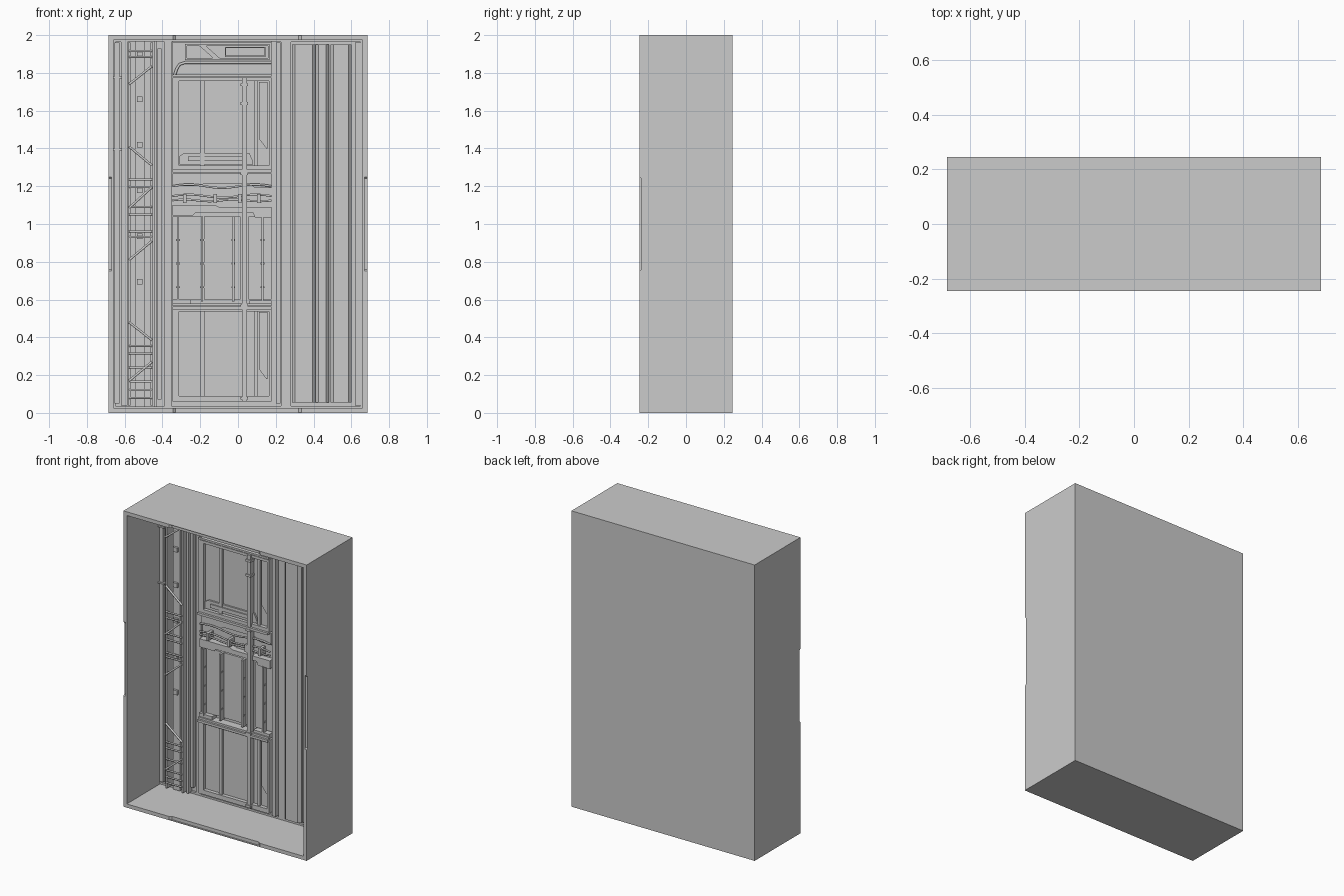
import bpy, bmesh
from math import sin, pi
from mathutils import Vector

if "Cube" in bpy.data.objects:
    bpy.data.objects.remove(bpy.data.objects["Cube"])

W, D, H, T = 0.685, 0.245, 2.0, 0.025
WALL = 0.125          # y of the inner back wall


def mesh_object(name, bm):
    bmesh.ops.recalc_face_normals(bm, faces=bm.faces)
    me = bpy.data.meshes.new(name)
    bm.to_mesh(me)
    bm.free()
    ob = bpy.data.objects.new(name, me)
    bpy.context.collection.objects.link(ob)
    return ob


def extrude(bm, points, offset):
    f = bm.faces.new([bm.verts.new(p) for p in points])
    r = bmesh.ops.extrude_face_region(bm, geom=[f], use_keep_orig=True)
    vs = [v for v in r["geom"] if isinstance(v, bmesh.types.BMVert)]
    bmesh.ops.translate(bm, verts=vs, vec=offset)


def plate(name, outline, y0, y1):
    """Front-view outline (x, z) given thickness from y0 to y1."""
    bm = bmesh.new()
    extrude(bm, [(x, y0, z) for x, z in outline], (0, y1 - y0, 0))
    return mesh_object(name, bm)


def boxes(name, specs):
    """Several boxes (x0, x1, y0, y1, z0, z1) in one object."""
    bm = bmesh.new()
    for x0, x1, y0, y1, z0, z1 in specs:
        extrude(bm, [(x0, y0, z0), (x1, y0, z0), (x1, y0, z1), (x0, y0, z1)], (0, y1 - y0, 0))
    return mesh_object(name, bm)


def frame(name, x0, x1, z0, z1, t, y0, y1):
    return boxes(name, [(x0, x1, y0, y1, z0, z0 + t), (x0, x1, y0, y1, z1 - t, z1),
                        (x0, x0 + t, y0, y1, z0 + t, z1 - t), (x1 - t, x1, y0, y1, z0 + t, z1 - t)])


def pipe(name, paths, r):
    cu = bpy.data.curves.new(name, 'CURVE')
    cu.dimensions = '3D'
    cu.bevel_depth, cu.bevel_resolution, cu.use_fill_caps = r, 1, True
    for path in paths:
        s = cu.splines.new('POLY')
        s.points.add(len(path) - 1)
        for p, co in zip(s.points, path):
            p.co = (*co, 1)
    ob = bpy.data.objects.new(name, cu)
    bpy.context.collection.objects.link(ob)
    return ob


# outer casing: solid block with a deep front opening
case = boxes("casing", [(-W, W, -D, D, 0, H)])
cuts = [boxes("cavity_cutter", [(-W + T, W - T, -D - 0.1, WALL, T, H - T)])]

# shallow chamfered notches on the front lip
for s in (-1, 1):
    xo, xi = s * (W + 0.01), s * (W - 0.014)
    bm = bmesh.new()
    lo = [(-D - 0.01, 0.74), (-D + 0.01, 0.76), (-D + 0.01, 1.24), (-D - 0.01, 1.26)]
    extrude(bm, [(xo, y, z) for y, z in lo], (xi - xo, 0, 0))
    cuts.append(mesh_object("side_notch_cutter", bm))
    zi, zo = 1 + s * (1 - T - 0.02), 1 + s * 0.997
    bm = bmesh.new()
    lo = [(-0.36, -D - 0.012), (-0.33, -D + 0.012), (0.32, -D + 0.012), (0.35, -D - 0.012)]
    extrude(bm, [(x, y, zi) for x, y in lo], (0, 0, zo - zi))
    cuts.append(mesh_object("end_notch_cutter", bm))
for c in cuts:
    m = case.modifiers.new("cut", 'BOOLEAN')
    m.operation, m.object, m.solver = 'DIFFERENCE', c, 'EXACT'
bpy.context.view_layer.update()
me = bpy.data.meshes.new_from_object(case.evaluated_get(bpy.context.evaluated_depsgraph_get()))
case.modifiers.clear()
case.data = me
for c in cuts:
    bpy.data.objects.remove(c)

# slim skirting round the wall and upright strips on the left
frame("wall_skirting", -W + T, W - T, T, H - T, 0.012, 0.11, WALL)
boxes("left_strips", [(-0.653, -0.627, 0.095, WALL, 0.05, 1.96), (-0.62, -0.585, 0.105, WALL, 0.04, 1.97),
                      (-0.445, -0.43, 0.085, WALL, 0.03, 1.97), (-0.425, -0.405, 0.1, WALL, 0.07, 1.93),
                      (-0.39, -0.352, 0.11, WALL, 0.03, 1.97)])
boxes("strip_clips", [(-0.662, -0.615, 0.088, WALL, z, z + 0.01) for z in (1.39, 1.77)])

# ladder channel: rails, centre post and junction blocks
boxes("ladder_rails", [(-0.582, -0.57, 0.055, WALL, 0.04, 1.96), (-0.462, -0.45, 0.055, WALL, 0.04, 1.96),
                       (-0.545, -0.495, 0.085, WALL, 0.03, 1.97)])
boxes("junction_blocks", [(-0.536, -0.505, 0.07, 0.09, z, z + 0.03) for z in (0.68, 0.92, 1.165, 1.405, 1.645, 1.885)])
pipe("ladder_rungs", [[(-0.576, 0.052, z), (-0.456, 0.052, z)] for z in
                      (0.08, 0.12, 0.165, 0.24, 0.315, 0.355, 0.93, 0.96, 1.05, 1.09, 1.195, 1.235, 1.885, 1.915)], 0.006)
pipe("ladder_braces", [[(-0.576, 0.052, a), (-0.456, 0.052, b)] for a, b in
                       ((0.17, 0.27), (0.48, 0.385), (0.81, 0.91), (1.085, 1.195), (1.41, 1.31), (1.74, 1.835))], 0.007)

# upper and lower framed panels
L, R = -0.348, 0.178
for tag, z0, z1 in (("lower", 0.06, 0.555), ("upper", 1.28, 1.775)):
    boxes(tag + "_panel_back", [(L + 0.01, R - 0.01, 0.1, WALL, z0 + 0.01, z1 - 0.01)])
    boxes(tag + "_panel_frame", [(L, L + 0.036, 0.075, WALL, z0, z1), (R - 0.014, R, 0.075, WALL, z0, z1),
                                 (L, R, 0.075, WALL, z0, z0 + 0.03), (L, R, 0.075, WALL, z1 - 0.018, z1)])
    boxes(tag + "_panel_mullions", [(-0.202, -0.178, 0.085, WALL, z0 + 0.03, z1 - 0.018),
                                    (0.088, 0.105, 0.085, WALL, z0 + 0.03, z1 - 0.018)])
    plate(tag + "_side_slot", [(0.112, z0 + 0.17), (0.15, z0 + 0.12), (0.157, z0 + 0.12),
                               (0.157, z1 - 0.022), (0.112, z1 - 0.022)], 0.09, WALL)
    boxes(tag + "_panel_ledge", [(L, R, 0.06, 0.08, *((z1 - 0.008, z1 + 0.008) if tag == "lower" else (z0 - 0.008, z0 + 0.008)))])
plate("upper_kick_plate", [(-0.31, 1.315), (0.08, 1.315), (0.08, 1.33), (0.06, 1.375),
                           (-0.285, 1.375), (-0.31, 1.36)], 0.088, WALL)
boxes("kick_plate_rib", [(-0.265, 0.045, 0.08, 0.09, 1.333, 1.357)])

# header with curved pipe and framed slot
boxes("header_back", [(L, R, 0.1, WALL, 1.79, 1.97)])
boxes("header_rails", [(L, R, 0.07, WALL, 1.78, 1.792), (L, R, 0.075, WALL, 1.957, 1.97)])
frame("header_slot", -0.28, 0.168, 1.868, 1.952, 0.01, 0.075, 0.11)
frame("header_vent", -0.07, 0.145, 1.885, 1.938, 0.006, 0.08, 0.11)
plate("header_brace", [(-0.215, 1.952), (-0.18, 1.952), (-0.085, 1.868), (-0.12, 1.868)], 0.08, 0.11)
curve = [(-0.335, 1.79), (-0.325, 1.82), (-0.31, 1.845), (-0.28, 1.855), (R, 1.855)]
pipe("header_pipe", [[(x, 0.085, z) for x, z in curve]], 0.008)

# middle bay: back panels, bolted uprights, beams and cables
boxes("middle_panels", [(a, b, 0.11, WALL, 0.6, 1.04) for a, b in
                        ((L, -0.192), (-0.18, 0.012), (0.055, R))])
ribs = (-0.318, -0.19, -0.025, 0.13)
boxes("middle_uprights", [(x - 0.006, x + 0.006, 0.078, WALL, 0.59, 1.04) for x in ribs])
boxes("upright_bolts", [(x - 0.01, x + 0.01, 0.088, 0.098, z, z + 0.01) for x in ribs for z in (0.66, 0.785, 0.91)])
boxes("middle_sill", [(L, R, 0.07, WALL, 0.565, 0.578), (L, -0.25, 0.08, WALL, 0.578, 0.6), (0.06, R, 0.08, WALL, 0.578, 0.595)])
plate("middle_top_beam", [(L, 1.2), (-0.2, 1.2), (-0.18, 1.215), (0.06, 1.215), (0.09, 1.19), (R, 1.19),
                          (R, 1.268), (L, 1.268)], 0.1, WALL)
plate("middle_low_beam", [(L, 1.045), (-0.24, 1.045), (-0.225, 1.06), (0.08, 1.06), (0.09, 1.035), (R, 1.035),
                          (R, 1.09), (-0.1, 1.09), (-0.12, 1.1), (L, 1.1)], 0.085, WALL)
boxes("cable_clamps", [(x, x + 0.018, 0.07, WALL, 1.11, 1.16) for x in (-0.29, -0.13, 0.0, 0.1)])
pipe("cables", [[(L + (R - L) * i / 24, 0.09, z + a * sin(i * pi / 24 * k)) for i in range(25)]
                for z, a, k in ((1.125, 0.005, 4), (1.148, 0.008, 3), (1.2, 0.009, 3))], 0.006)

# tall conduit running down the bay
boxes("conduit", [(0.02, 0.048, 0.065, 0.1, 0.06, 1.775)])
boxes("conduit_collars", [(0.014, 0.054, 0.058, 0.1, z, z + 0.015) for z in (0.07, 0.56, 1.26, 1.63, 1.73)])

# uprights and ribbed cladding on the right
boxes("right_uprights", [(0.2, 0.225, 0.08, WALL, 0.05, 1.96), (0.228, 0.28, 0.105, WALL, 0.03, 1.97)])
bm = bmesh.new()
for a, b, y in ((0.287, 0.41, 0.075), (0.41, 0.482, 0.09), (0.49, 0.602, 0.075)):
    c = 0.016
    extrude(bm, [(a, WALL, 0.055), (a, y + c, 0.055), (a + c, y, 0.055), (b - c, y, 0.055),
                 (b, y + c, 0.055), (b, WALL, 0.055)], (0, 0, 1.895))
mesh_object("ribbed_cladding", bm)
boxes("right_edge_strip", [(0.62, 0.65, 0.105, WALL, 0.04, 1.96)])
